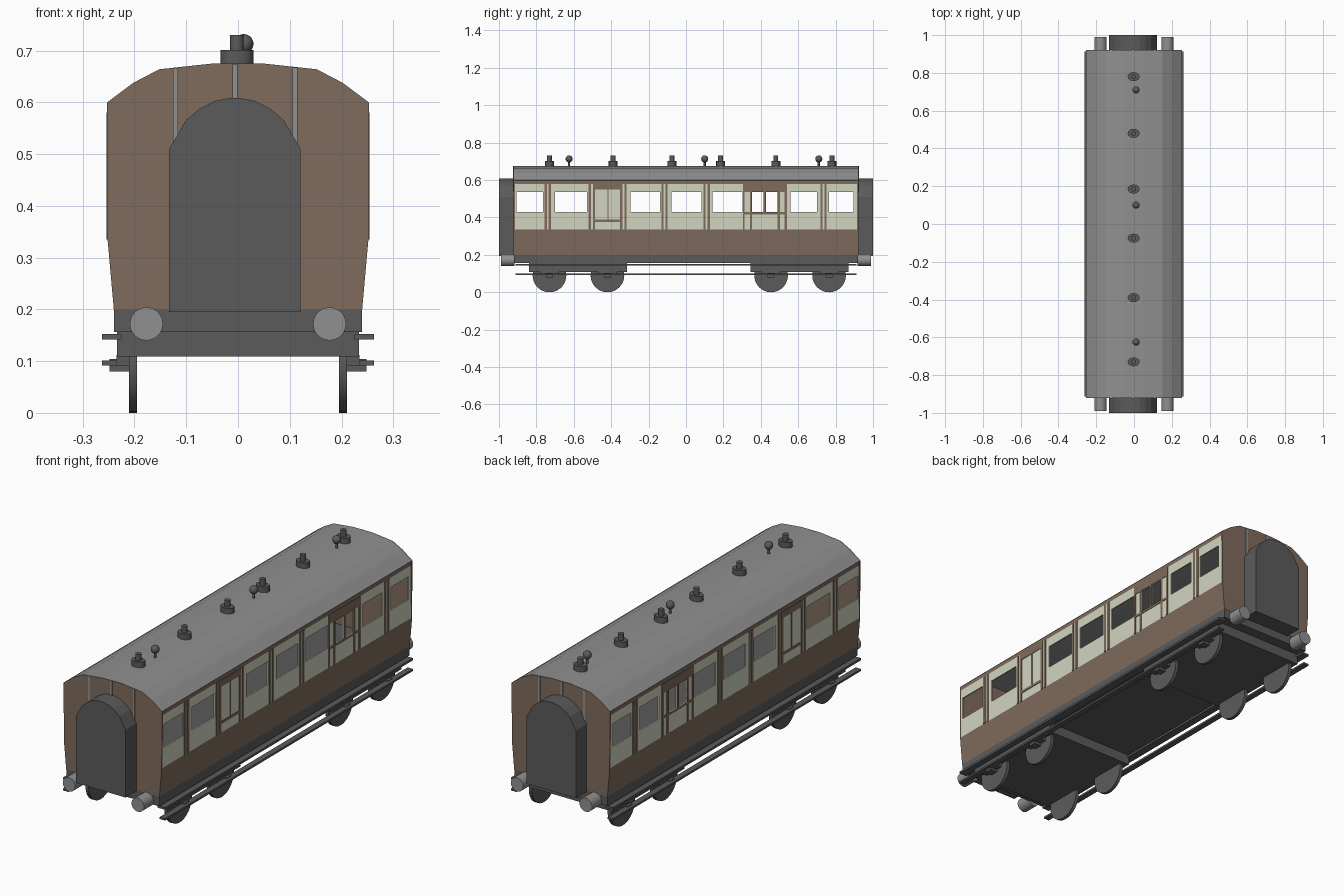
import bpy, bmesh, math
from mathutils import Matrix

if "Cube" in bpy.data.objects:
    bpy.data.objects.remove(bpy.data.objects["Cube"])


def material(name, rgb):
    m = bpy.data.materials.new(name)
    m.diffuse_color = (*rgb, 1)
    m.use_nodes = True
    m.node_tree.nodes["Principled BSDF"].inputs["Base Color"].default_value = m.diffuse_color
    return m


BROWN = material("brown_paint", (0.215, 0.150, 0.110))
CREAM = material("cream_paint", (0.64, 0.66, 0.53))
DARK = material("dark_grey", (0.105, 0.105, 0.105))
GREY = material("light_grey", (0.28, 0.28, 0.28))


def finish(name, bm, mats, smooth=False, thickness=0):
    me = bpy.data.meshes.new(name)
    bm.to_mesh(me)
    bm.free()
    for m in mats:
        me.materials.append(m)
    ob = bpy.data.objects.new(name, me)
    bpy.context.collection.objects.link(ob)
    if thickness:
        s = ob.modifiers.new("thickness", 'SOLIDIFY')
        s.thickness = thickness
        s.offset = -1
    if smooth:
        bpy.ops.object.select_all(action='DESELECT')
        ob.select_set(True)
        bpy.context.view_layer.objects.active = ob
        bpy.ops.object.shade_smooth_by_angle(angle=math.radians(40))
    return ob


def box(name, x, y, z, mat):
    bm = bmesh.new()
    c = [(a + b) / 2 for a, b in (x, y, z)]
    d = [abs(b - a) for a, b in (x, y, z)]
    bmesh.ops.create_cube(bm, size=1, matrix=Matrix.Translation(c) @ Matrix.Diagonal((*d, 1)))
    return finish(name, bm, [mat])


def cylinder(name, c, r, depth, axis, mat, n=24, scale_y=1):
    rot = {'X': Matrix.Rotation(math.pi / 2, 4, 'Y'),
           'Y': Matrix.Rotation(math.pi / 2, 4, 'X'), 'Z': Matrix()}[axis]
    bm = bmesh.new()
    bmesh.ops.create_cone(bm, cap_ends=True, segments=n, radius1=r, radius2=r, depth=depth,
                          matrix=Matrix.Translation(c) @ Matrix.Diagonal((1, scale_y, 1, 1)) @ rot)
    return finish(name, bm, [mat], True)


def extrude_profile(name, pts, y0, y1, mat, smooth=False):
    bm = bmesh.new()
    f = bm.faces.new([bm.verts.new((x, y0, z)) for x, z in pts])
    new = bmesh.ops.extrude_face_region(bm, geom=[f])["geom"]
    bmesh.ops.translate(bm, vec=(0, y1 - y0, 0),
                        verts=[v for v in new if isinstance(v, bmesh.types.BMVert)])
    bmesh.ops.recalc_face_normals(bm, faces=bm.faces)
    return finish(name, bm, [mat], smooth)


L = 0.92
ROOF = [(0.253, 0.6), (0.202, 0.638), (0.152, 0.664), (0.05, 0.675)]
ROOF += [(-x, z) for x, z in reversed(ROOF)]

# Roof sheet
bm = bmesh.new()
rows = [[bm.verts.new((x, y, z)) for x, z in ROOF] for y in (-L, L)]
for i in range(len(ROOF) - 1):
    bm.faces.new((rows[0][i], rows[1][i], rows[1][i + 1], rows[0][i + 1]))
bmesh.ops.recalc_face_normals(bm, faces=bm.faces)
if sum(f.normal.z for f in bm.faces) < 0:
    bmesh.ops.reverse_faces(bm, faces=bm.faces)
finish("roof", bm, [GREY], thickness=0.006)

# Side walls: a grid with the window cells left out, coloured by height
WINDOWS = [(-0.905, -0.765), (-0.70, -0.53), (-0.297, -0.14), (-0.078, 0.083), (0.142, 0.303),
           (0.353, 0.415), (0.427, 0.490), (0.56, 0.70), (0.765, 0.895)]
WALL_Z = [0.2, 0.335, 0.428, 0.535, 0.58, 0.6]
WALL_Y = [-L] + [v for w in WINDOWS for v in w] + [L]
for s, side in ((1, "right"), (-1, "left")):
    bm = bmesh.new()
    grid = [[bm.verts.new((s * (0.24 if z == 0.2 else 0.252), y, z)) for z in WALL_Z] for y in WALL_Y]
    for i in range(len(WALL_Y) - 1):
        for j in range(len(WALL_Z) - 1):
            if i % 2 == 1 and j == 2:
                continue
            q = [grid[i][j], grid[i + 1][j], grid[i + 1][j + 1], grid[i][j + 1]]
            f = bm.faces.new(q if s > 0 else q[::-1])
            f.material_index = 1 if 0.335 < f.calc_center_median().z < 0.58 else 0
    finish(side + "_wall", bm, [BROWN, CREAM], thickness=0.006)

    # Raised mouldings: paired strips and door frames (y0, y1, z0, z1)
    mould = []
    for y in (-0.739, -0.503, -0.335, -0.115, 0.110, 0.735):
        mould += [(y - 0.017, y - 0.005, 0.335, 0.58), (y + 0.005, y + 0.017, 0.335, 0.58)]
    mould += [(-0.486, -0.352, 0.55, 0.58), (-0.486, -0.352, 0.376, 0.388),
              (-0.420, -0.414, 0.388, 0.55),
              (0.305, 0.540, 0.537, 0.58), (0.305, 0.540, 0.417, 0.428),
              (0.305, 0.314, 0.335, 0.58), (0.342, 0.353, 0.335, 0.537),
              (0.415, 0.427, 0.428, 0.537), (0.490, 0.502, 0.335, 0.537),
              (0.527, 0.540, 0.335, 0.58)]
    for y0, y1, z0, z1 in mould:
        box(side + "_moulding", (s * 0.250, s * 0.2545), (y0, y1), (z0, z1), BROWN)

    # Footboards
    box(side + "_upper_footboard", (s * 0.225, s * 0.263), (-0.912, 0.912), (0.142, 0.152), DARK)
    box(side + "_lower_footboard", (s * 0.235, s * 0.263), (-0.912, 0.912), (0.092, 0.101), DARK)

    # Wheels and axle boxes
    for y in (-0.73, -0.42, 0.455, 0.765):
        cylinder(side + "_wheel", (s * 0.203, y, 0.09), 0.09, 0.016, 'X', DARK, 32)
        box(side + "_axle_box", (s * 0.21, s * 0.235), (y - 0.05, y + 0.05), (0.092, 0.112), DARK)
        box(side + "_axle_cover", (s * 0.21, s * 0.248), (y - 0.018, y + 0.018), (0.08, 0.104), DARK)

# Ends: wall, gangway, strips and buffers
END = ROOF + [(-0.252, 0.335), (-0.24, 0.2), (0.24, 0.2), (0.252, 0.335)]
ARCH = [(0.127, 0.195), (0.127, 0.51), (0.095, 0.565), (0.068, 0.588), (0.038, 0.603), (0.012, 0.608)]
ARCH = [(x - 0.006, z) for x, z in ARCH + [(-x, z) for x, z in reversed(ARCH)]]
for s, end in ((-1, "front"), (1, "back")):
    extrude_profile(end + "_wall", END, s * (L - 0.006), s * (L + 0.001), BROWN)
    extrude_profile(end + "_gangway", ARCH, s * L, s * 1.0, DARK)
    for x, top in ((-0.121, 0.666), (-0.006, 0.674), (0.110, 0.667)):
        box(end + "_strip", (x - 0.005, x + 0.005), (s * L, s * (L + 0.004)), (0.45, top), GREY)
    for x in (-0.177, 0.177):
        cylinder(end + "_buffer", (x, s * 0.953, 0.172), 0.032, 0.074, 'Y', GREY)

# Underframe and bogies
box("underframe", (-0.24, 0.24), (-L, L), (0.156, 0.206), DARK)
box("front_bogie", (-0.234, 0.234), (-0.84, -0.315), (0.109, 0.157), DARK)
box("back_bogie", (-0.234, 0.234), (0.345, 0.87), (0.109, 0.157), DARK)

# Roof ventilators
for y in (-0.73, -0.39, -0.075, 0.185, 0.48, 0.78):
    cylinder("vent_base", (-0.002, y, 0.686), 0.032, 0.030, 'Z', DARK, 12, 0.75)
    cylinder("vent_cap", (-0.002, y, 0.715), 0.013, 0.030, 'Z', DARK, 12)

# Roof lamps
for y in (-0.625, 0.10, 0.71):
    cylinder("lamp_stem", (0.011, y, 0.687), 0.006, 0.035, 'Z', DARK, 10)
    bm = bmesh.new()
    bmesh.ops.create_uvsphere(bm, u_segments=16, v_segments=10, radius=0.019,
                              matrix=Matrix.Translation((0.011, y, 0.713)))
    finish("lamp_globe", bm, [DARK], True)
